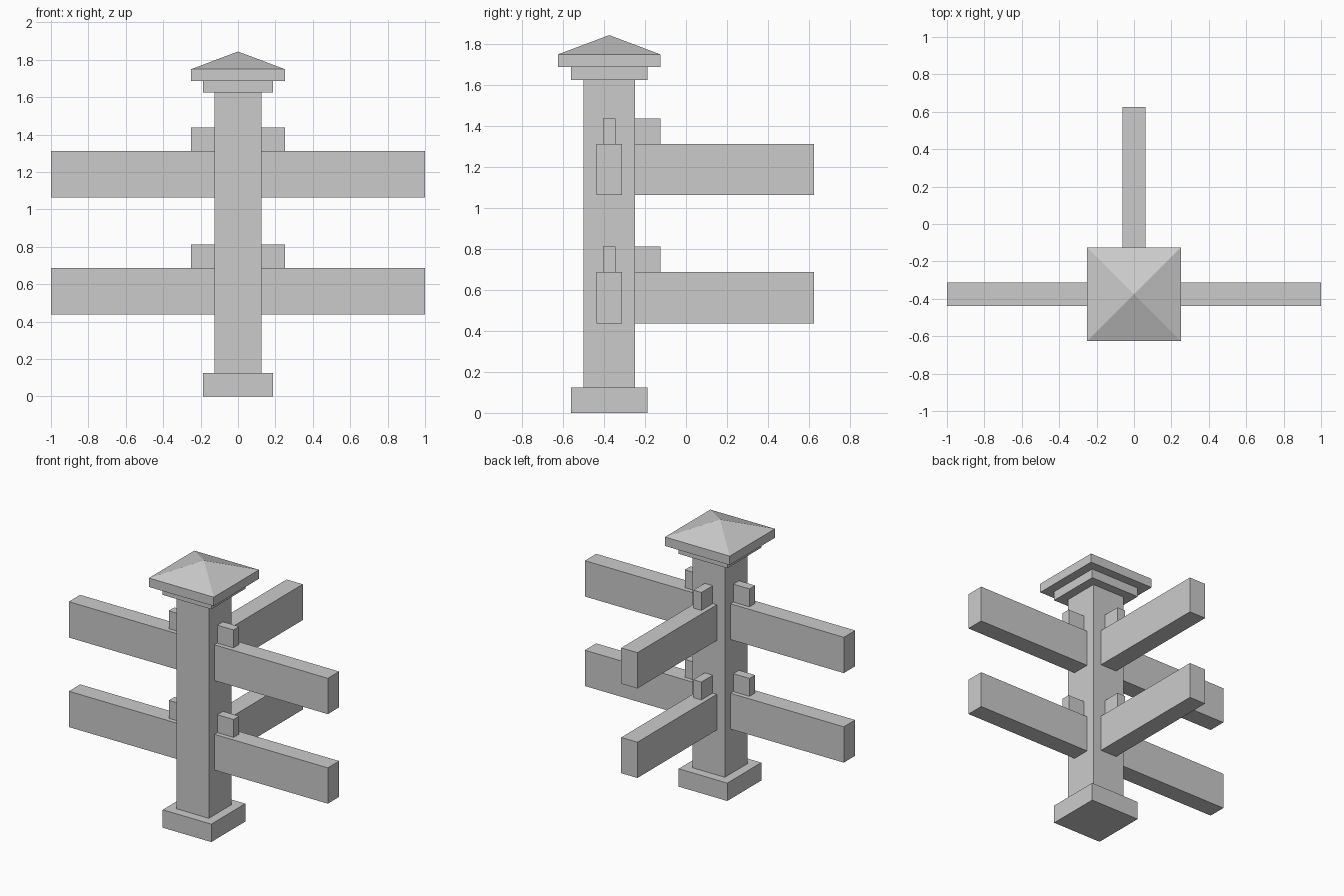
import bpy
import bmesh
from mathutils import Matrix, Vector
from math import pi

if "Cube" in bpy.data.objects:
    bpy.data.objects.remove(bpy.data.objects["Cube"])

CENTRE = Vector((0, -0.375, 0))  # post axis


def finish(name, bm):
    bmesh.ops.recalc_face_normals(bm, faces=bm.faces)
    mesh = bpy.data.meshes.new(name)
    bm.to_mesh(mesh)
    bm.free()
    obj = bpy.data.objects.new(name, mesh)
    bpy.context.collection.objects.link(obj)
    return obj


def box(name, x, y, z, angle=0.0):
    """Box from (min, max) ranges around the post axis, turned about it."""
    bm = bmesh.new()
    bmesh.ops.create_cube(bm, size=1)
    size = Vector((x[1] - x[0], y[1] - y[0], z[1] - z[0]))
    mid = Vector((sum(x), sum(y), sum(z))) / 2
    bmesh.ops.scale(bm, vec=size, verts=bm.verts)
    bmesh.ops.translate(bm, vec=mid, verts=bm.verts)
    bm.transform(Matrix.Translation(CENTRE) @ Matrix.Rotation(angle, 4, 'Z'))
    return finish(name, bm)


def square_block(name, half, z0, z1):
    return box(name, (-half, half), (-half, half), (z0, z1))


# Post with its foot and cap
square_block("post_base", 0.1875, 0, 0.125)
square_block("post", 0.125, 0.125, 1.625)
square_block("cap_collar", 0.1875, 1.625, 1.6875)

# Cap slab with a pyramid top
cap = square_block("post_cap", 0.25, 1.6875, 1.75)
bm = bmesh.new()
bm.from_mesh(cap.data)
top = max(bm.faces, key=lambda f: f.calc_center_median().z)
bmesh.ops.poke(bm, faces=[top])
max(bm.verts, key=lambda v: len(v.link_edges)).co.z = 1.75
for v in bm.verts:
    if len(v.link_edges) == 4 and abs(v.co.x) < 0.01:
        v.co.z = 1.8438
bm.to_mesh(cap.data)
bm.free()

# Two levels of rails in three directions, each with a small peg on top
for level, z in (("lower", 0.4375), ("upper", 1.0625)):
    for side, angle in (("right", 0), ("back", pi / 2), ("left", pi)):
        box(f"{level}_{side}_rail", (0.125, 1.0), (-0.0625, 0.0625),
            (z, z + 0.25), angle)
        box(f"{level}_{side}_peg", (0.125, 0.25), (-0.03125, 0.03125),
            (z + 0.25, z + 0.375), angle)
